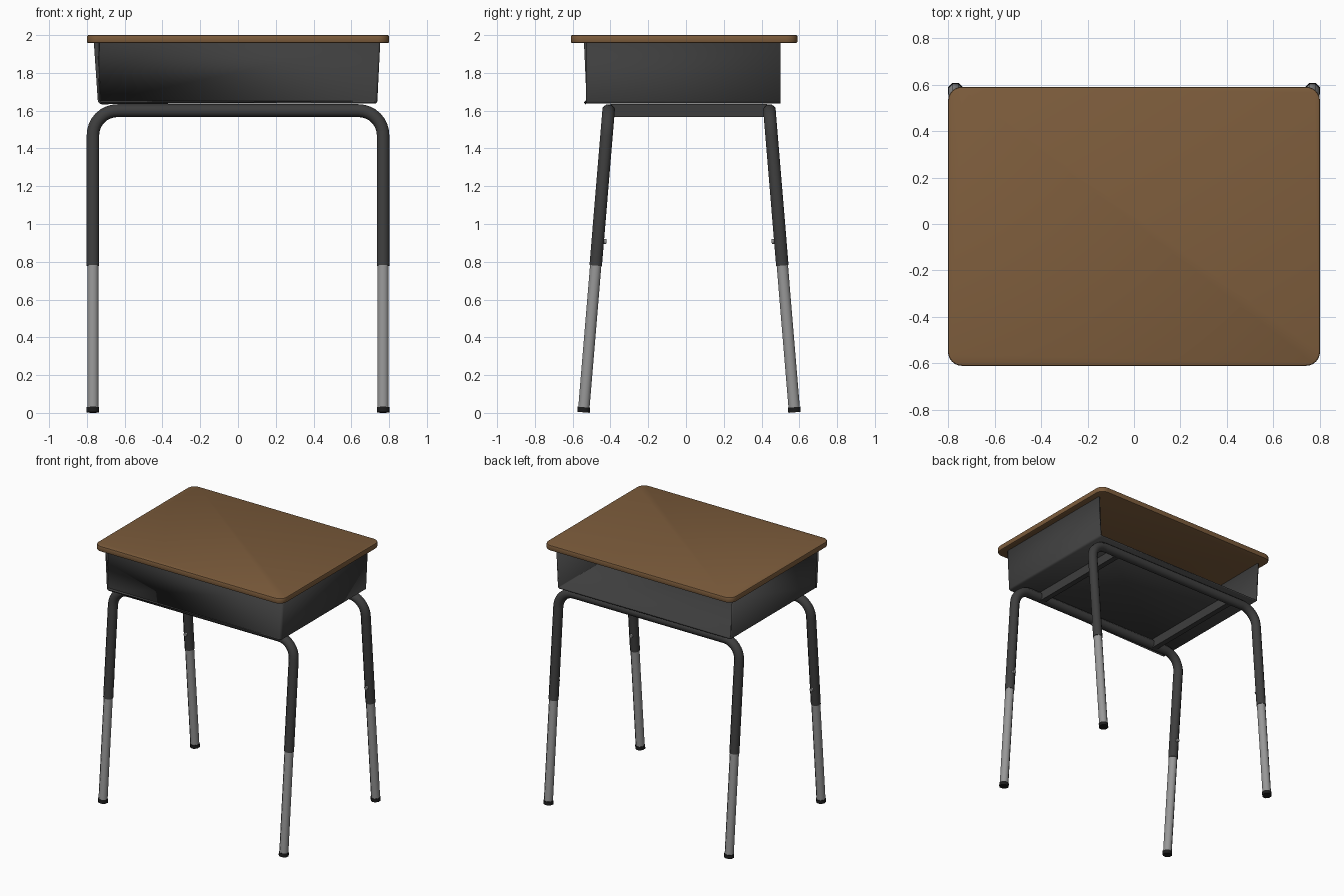
import bpy, bmesh, math
from mathutils import Vector

if "Cube" in bpy.data.objects:
    bpy.data.objects.remove(bpy.data.objects["Cube"])


def material(name, r, g, b):
    m = bpy.data.materials.new(name)
    m.diffuse_color = (r, g, b, 1)
    m.use_nodes = True
    m.node_tree.nodes["Principled BSDF"].inputs["Base Color"].default_value = m.diffuse_color
    return m


WOOD = material("brown laminate", 0.205, 0.108, 0.045)
PAINT = material("dark grey paint", 0.048, 0.048, 0.048)
STEEL = material("light grey steel", 0.31, 0.31, 0.31)
RUBBER = material("black rubber", 0.012, 0.012, 0.012)


def finish(name, bm, mat, angle=40):
    bmesh.ops.recalc_face_normals(bm, faces=bm.faces)
    me = bpy.data.meshes.new(name)
    bm.to_mesh(me)
    bm.free()
    me.materials.append(mat)
    ob = bpy.data.objects.new(name, me)
    bpy.context.collection.objects.link(ob)
    bpy.ops.object.select_all(action='DESELECT')
    ob.select_set(True)
    bpy.context.view_layer.objects.active = ob
    bpy.ops.object.shade_smooth_by_angle(angle=math.radians(angle))
    return ob


def sweep(name, path, normal, radius, mat, sides=8):
    """Closed tube along a path lying in the plane with the given normal."""
    bm = bmesh.new()
    path = [Vector(p) for p in path]
    n = Vector(normal).normalized()
    circ = radius / math.cos(math.pi / sides)
    rings = []
    for i, p in enumerate(path):
        t = (path[min(i + 1, len(path) - 1)] - path[max(i - 1, 0)]).normalized()
        b = t.cross(n).normalized()
        ring = []
        for k in range(sides):
            a = 2 * math.pi * (k + 0.5) / sides
            ring.append(bm.verts.new(p + circ * (math.cos(a) * n + math.sin(a) * b)))
        rings.append(ring)
    for r0, r1 in zip(rings, rings[1:]):
        for k in range(sides):
            j = (k + 1) % sides
            bm.faces.new((r0[k], r0[j], r1[j], r1[k]))
    bm.faces.new(rings[0])
    bm.faces.new(rings[-1])
    return finish(name, bm, mat, 50)


def box(name, lo, hi, mat):
    bm = bmesh.new()
    bmesh.ops.create_cube(bm, size=1)
    for v in bm.verts:
        v.co = [(a + b) / 2 + c * (b - a) for a, b, c in zip(lo, hi, v.co)]
    return finish(name, bm, mat)


# Desktop: rounded rectangle slab with softened rims
bm = bmesh.new()
R, outline = 0.06, []
for cx, cy, a0 in ((0.74, 0.53, 0), (-0.74, 0.53, 90), (-0.74, -0.55, 180), (0.74, -0.55, 270)):
    for s in range(7):
        a = math.radians(a0 + 15 * s)
        outline.append(bm.verts.new((cx + R * math.cos(a), cy + R * math.sin(a), 1.958)))
face = bm.faces.new(outline)
ext = bmesh.ops.extrude_face_region(bm, geom=[face])
bmesh.ops.translate(bm, verts=[g for g in ext["geom"] if isinstance(g, bmesh.types.BMVert)], vec=(0, 0, 0.042))
rims = [e for e in bm.edges if abs(e.verts[0].co.z - e.verts[1].co.z) < 1e-5]
bmesh.ops.bevel(bm, geom=rims, offset=0.008, segments=2, affect='EDGES', profile=0.5)
finish("desktop", bm, WOOD)

# Book box: tray open at the back, folded from one sheet
bm = bmesh.new()
grid = {}
for x in (-1, 1):
    for y in (-0.53, 0.5):
        for z, w in ((1.637, 0.737), (1.96, 0.753)):
            grid[x, y, z] = bm.verts.new((x * w, y, z))
F, B, L, H = -0.53, 0.5, 1.637, 1.96
quads = [[(-1, F, L), (1, F, L), (1, B, L), (-1, B, L)],
         [(-1, F, L), (1, F, L), (1, F, H), (-1, F, H)],
         [(-1, F, L), (-1, B, L), (-1, B, H), (-1, F, H)],
         [(1, F, L), (1, B, L), (1, B, H), (1, F, H)]]
for q in quads:
    bm.faces.new([grid[k] for k in q])
folds = [e for e in bm.edges if len(e.link_faces) == 2]
bmesh.ops.bevel(bm, geom=folds, offset=0.014, segments=3, affect='EDGES', profile=0.5)
bmesh.ops.recalc_face_normals(bm, faces=bm.faces)
# make the sheet face outwards so thickness goes inwards
if max(bm.faces, key=lambda f: f.calc_area()).normal.z > 0:
    bmesh.ops.reverse_faces(bm, faces=bm.faces)
me_box = bpy.data.meshes.new("book_box")
bm.to_mesh(me_box)
bm.free()
me_box.materials.append(PAINT)
book_box = bpy.data.objects.new("book_box", me_box)
bpy.context.collection.objects.link(book_box)
sol = book_box.modifiers.new("sheet", 'SOLIDIFY')
sol.thickness, sol.offset = 0.012, -1
bpy.ops.object.select_all(action='DESELECT')
book_box.select_set(True)
bpy.context.view_layer.objects.active = book_box
bpy.ops.object.shade_smooth_by_angle(angle=math.radians(40))

# Front and back leg frames
LEG_X, TOP_Z, BEND, SLOPE = 0.768, 1.6, 0.13, 0.083
for end, y_top, sgn in (("front", -0.41, -1), ("back", 0.442, 1)):
    def at(x, z):
        return (x, y_top + sgn * SLOPE * (TOP_Z - z), z)
    normal = (0, 1, sgn * SLOPE)
    # U-shaped upper tube
    half = [(LEG_X, 0.78)]
    for s in range(9):
        a = math.radians(90 * s / 8)
        half.append((LEG_X - BEND + BEND * math.cos(a), TOP_Z - BEND + BEND * math.sin(a)))
    path = [at(x, z) for x, z in half] + [at(-x, z) for x, z in reversed(half)]
    sweep(end + "_frame_tube", path, normal, 0.033, PAINT)
    for side, x in (("left", -LEG_X), ("right", LEG_X)):
        # Sliding lower leg, rubber foot and height bolt
        sweep(f"{end}_{side}_lower_leg", [at(x, 0.02), at(x, 0.82)], normal, 0.03, STEEL)
        sweep(f"{end}_{side}_foot", [at(x, 0.003), at(x, 0.03)], normal, 0.033, RUBBER)
        c = Vector(at(x, 0.91))
        out = Vector(normal).normalized() * -sgn
        sweep(f"{end}_{side}_bolt", [c + out * 0.025, c + out * 0.04, c + out * 0.046],
              (1, 0, 0), 0.013, STEEL)

# Rails joining the two frames under the box
for side, x in (("left", -0.527), ("right", 0.527)):
    box(side + "_rail", (x - 0.021, -0.40, 1.566), (x + 0.021, 0.43, 1.636), PAINT)
